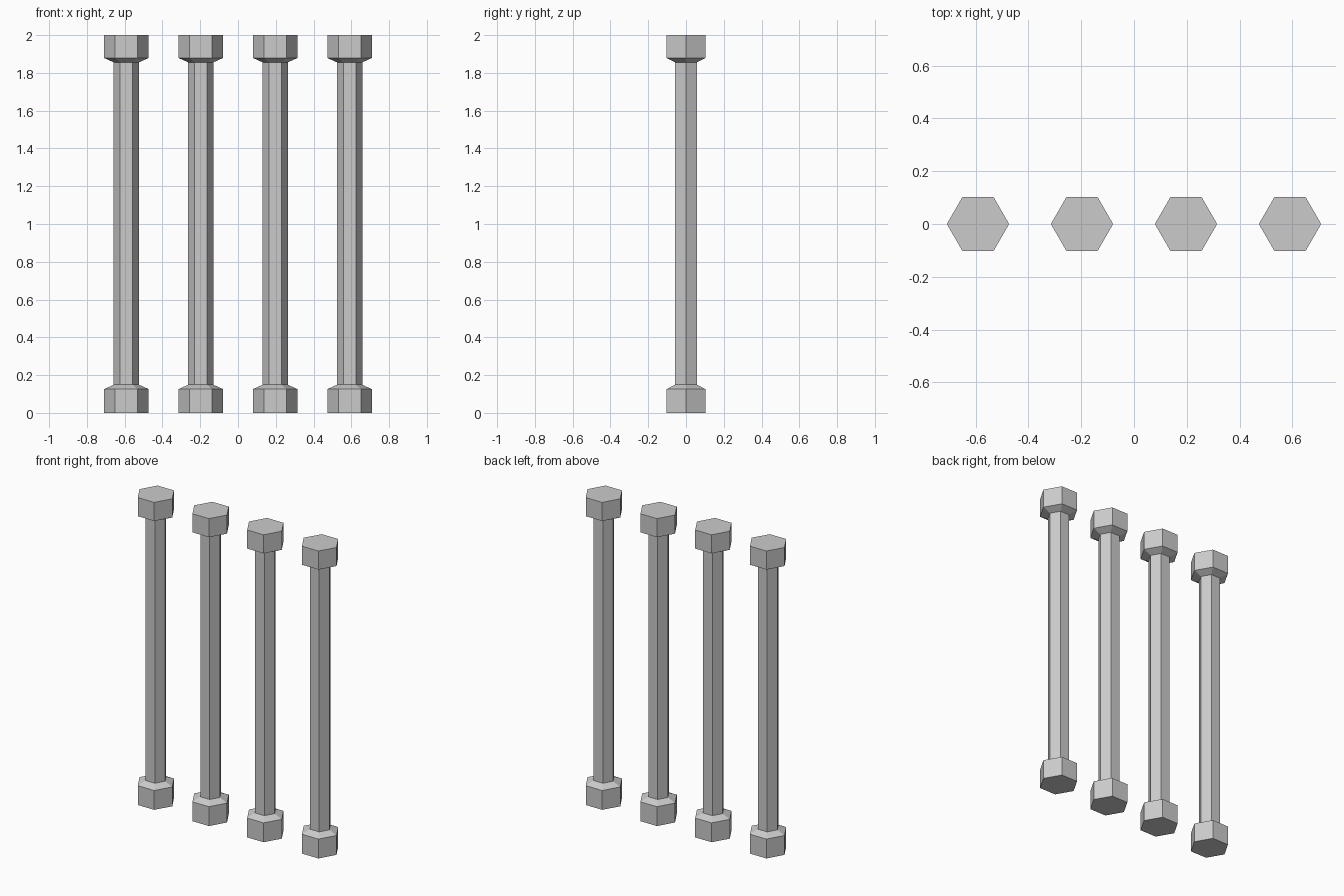
import bpy, bmesh, math

if "Cube" in bpy.data.objects:
    bpy.data.objects.remove(bpy.data.objects["Cube"])

SIDES = 6
HEAD_R, SHAFT_R = 0.118, 0.067
# (radius, height) profile of one baluster, bottom to top
PROFILE = [(HEAD_R, 0.0), (HEAD_R, 0.126), (SHAFT_R, 0.149),
           (SHAFT_R, 1.856), (HEAD_R, 1.879), (HEAD_R, 2.0)]


def hex_post_mesh(name):
    bm = bmesh.new()
    rings = []
    for r, z in PROFILE:
        rings.append([bm.verts.new((r * math.cos(i * math.tau / SIDES),
                                    r * math.sin(i * math.tau / SIDES), z))
                      for i in range(SIDES)])
    # side faces between neighbouring rings
    for a, b in zip(rings, rings[1:]):
        for i in range(SIDES):
            j = (i + 1) % SIDES
            bm.faces.new((a[i], a[j], b[j], b[i]))
    # end caps
    bm.faces.new(rings[0][::-1])
    bm.faces.new(rings[-1])
    mesh = bpy.data.meshes.new(name)
    bm.to_mesh(mesh)
    bm.free()
    return mesh


# Four identical posts in a row, sharing one mesh
mesh = hex_post_mesh("hex_post")
for n in range(4):
    post = bpy.data.objects.new(f"hex_post_{n + 1}", mesh)
    post.location.x = (n - 1.5) * 0.394
    bpy.context.collection.objects.link(post)
